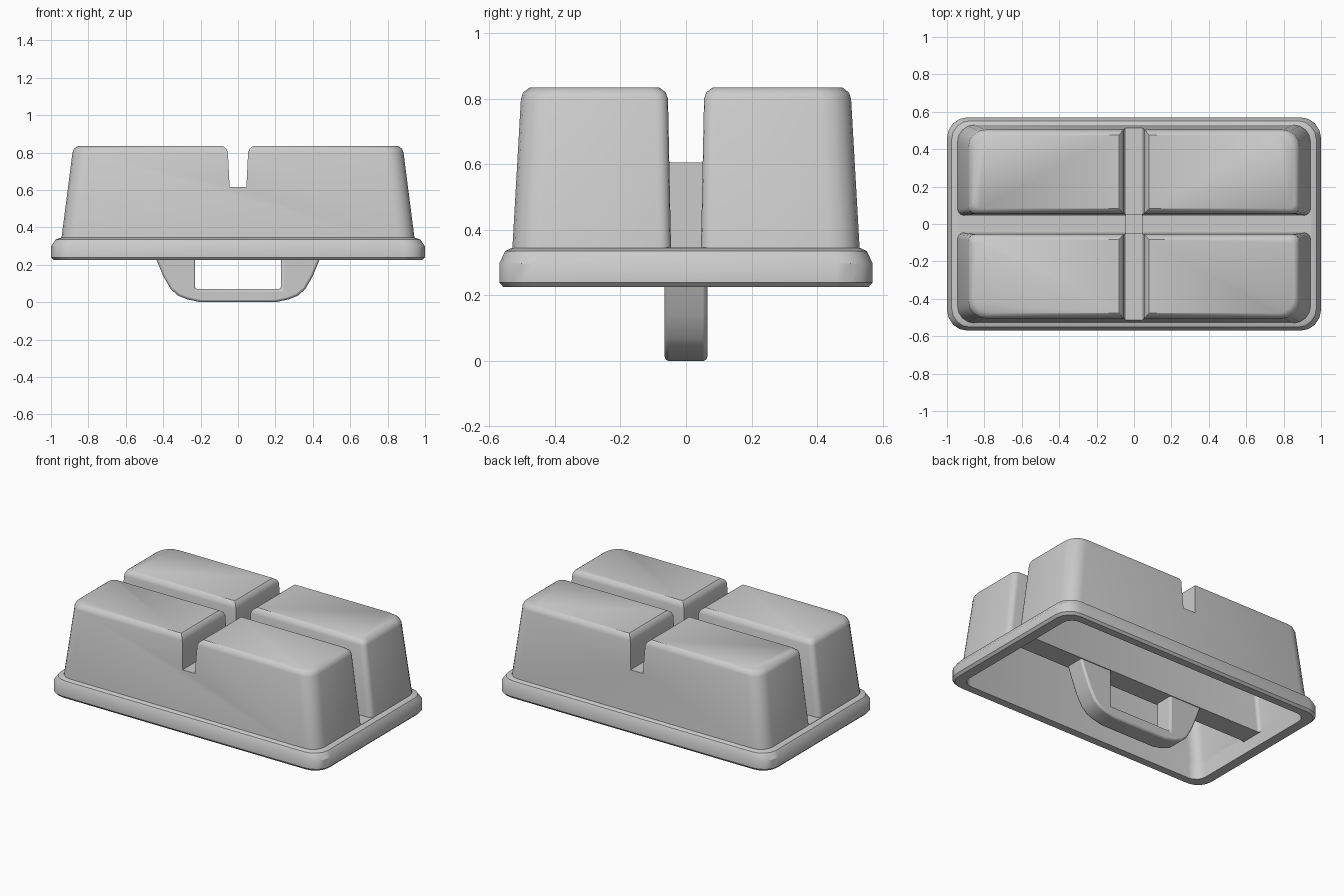
import bpy, bmesh, math

if "Cube" in bpy.data.objects:
    bpy.data.objects.remove(bpy.data.objects["Cube"])


def add_object(name, bm):
    bmesh.ops.recalc_face_normals(bm, faces=bm.faces)
    mesh = bpy.data.meshes.new(name)
    bm.to_mesh(mesh)
    bm.free()
    obj = bpy.data.objects.new(name, mesh)
    bpy.context.collection.objects.link(obj)
    return obj


def rounded_rect(x, y0, y1, r_low, r_high, z, seg=4):
    """Rounded rectangle ring, -x..x by y0..y1, with own radii at the y0 and y1 corners."""
    pts = []
    corners = [(x - r_high, y1 - r_high, r_high, 0), (-x + r_high, y1 - r_high, r_high, 90),
               (-x + r_low, y0 + r_low, r_low, 180), (x - r_low, y0 + r_low, r_low, 270)]
    for cx, cy, r, start in corners:
        for i in range(seg + 1):
            a = math.radians(start + 90 * i / seg)
            pts.append((cx + r * math.cos(a), cy + r * math.sin(a), z))
    return pts


def loft(name, rings, closed=False):
    bm = bmesh.new()
    loops = [[bm.verts.new(p) for p in ring] for ring in rings]
    n = len(loops[0])
    pairs = list(zip(loops, loops[1:])) + ([(loops[-1], loops[0])] if closed else [])
    for a, b in pairs:
        for i in range(n):
            j = (i + 1) % n
            bm.faces.new((a[i], a[j], b[j], b[i]))
    if not closed:
        bm.faces.new(loops[0])
        bm.faces.new(loops[-1])
    return add_object(name, bm)


def prism(name, profile, y0, y1):
    """Extrude an xz outline along y."""
    bm = bmesh.new()
    face = bm.faces.new([bm.verts.new((x, y0, z)) for x, z in profile])
    ext = bmesh.ops.extrude_face_region(bm, geom=[face])["geom"]
    bmesh.ops.translate(bm, vec=(0, y1 - y0, 0),
                        verts=[v for v in ext if isinstance(v, bmesh.types.BMVert)])
    return add_object(name, bm)


def box(name, x, y, z0, z1):
    return prism(name, [(-x, z0), (x, z0), (x, z1), (-x, z1)], -y, y)


def both_sides(half):
    """Complete a right-hand outline with its mirror image."""
    return half + [(-x, z) for x, z in reversed(half)]


def cut(obj, cutter):
    cutter.hide_render = True
    mod = obj.modifiers.new("cut", "BOOLEAN")
    mod.operation = "DIFFERENCE"
    mod.solver = "EXACT"
    mod.object = cutter
    bpy.context.view_layer.objects.active = obj
    bpy.ops.object.modifier_apply(modifier=mod.name)
    bpy.data.objects.remove(cutter, do_unlink=True)


def smooth(obj, angle=35):
    bpy.ops.object.select_all(action="DESELECT")
    obj.select_set(True)
    bpy.context.view_layer.objects.active = obj
    bpy.ops.object.shade_smooth_by_angle(angle=math.radians(angle))


def half_body(name, levels, inset):
    rings = []
    for x, y_out, y_in, z in levels:
        rings.append(rounded_rect(x - inset, -y_out + inset, -y_in - inset,
                                  0.09 - inset, 0.035 - inset / 2, z))
    return loft(name, rings)


# Twin raised blocks, hollow from below: outer shell
blocks = half_body("raised_blocks", [
    (0.948, 0.532, 0.045, 0.31), (0.885, 0.504, 0.055, 0.80), (0.877, 0.497, 0.062, 0.82),
    (0.857, 0.477, 0.082, 0.835)], 0)
cut(blocks, prism("notch_cutter", both_sides(
    [(0.045, 0.617), (0.054, 0.80), (0.062, 0.82), (0.082, 0.836), (0.082, 0.9)]), -0.7, 0.1))

# Cavity inside the blocks
cavity = half_body("cavity", [
    (0.961, 0.538, 0.043, 0.21), (0.885, 0.504, 0.055, 0.81)], 0.025)
cut(cavity, prism("cavity_notch", both_sides([(0.07, 0.592), (0.08, 0.9)]), -0.7, 0.1))
cut(blocks, cavity)

# Rear pair of blocks mirrors the front pair
mirror = blocks.modifiers.new("mirror", "MIRROR")
mirror.use_axis = (False, True, False)
mirror.use_mirror_merge = False
smooth(blocks)

# Chamfered rim around the open underside
rim = loft("rim", [rounded_rect(x, -y, y, r, r, z) for x, y, r, z in [
    (0.985, 0.557, 0.10, 0.225), (1.0, 0.57, 0.11, 0.24), (1.0, 0.57, 0.11, 0.298),
    (0.975, 0.552, 0.10, 0.335), (0.945, 0.532, 0.09, 0.345),
    (0.92, 0.507, 0.07, 0.345), (0.92, 0.505, 0.07, 0.225)]], closed=True)
smooth(rim)

# Floor of the long channel, and the bridge across its middle
box("channel_floor", 0.945, 0.065, 0.31, 0.347)
box("centre_bridge", 0.045, 0.06, 0.34, 0.605)

# Loop bracket hanging under the channel floor
outline = both_sides([(0.23, 0.07), (0.23, 0.32), (0.47, 0.32), (0.435, 0.225), (0.40, 0.14),
                      (0.36, 0.07), (0.32, 0.035), (0.27, 0.015), (0.20, 0.0)][::-1])
bracket = prism("loop_bracket", outline, -0.065, 0.065)
bevel = bracket.modifiers.new("bevel", "BEVEL")
bevel.width = 0.012
bevel.segments = 2
bevel.limit_method = "ANGLE"
bevel.angle_limit = math.radians(50)
smooth(bracket)
